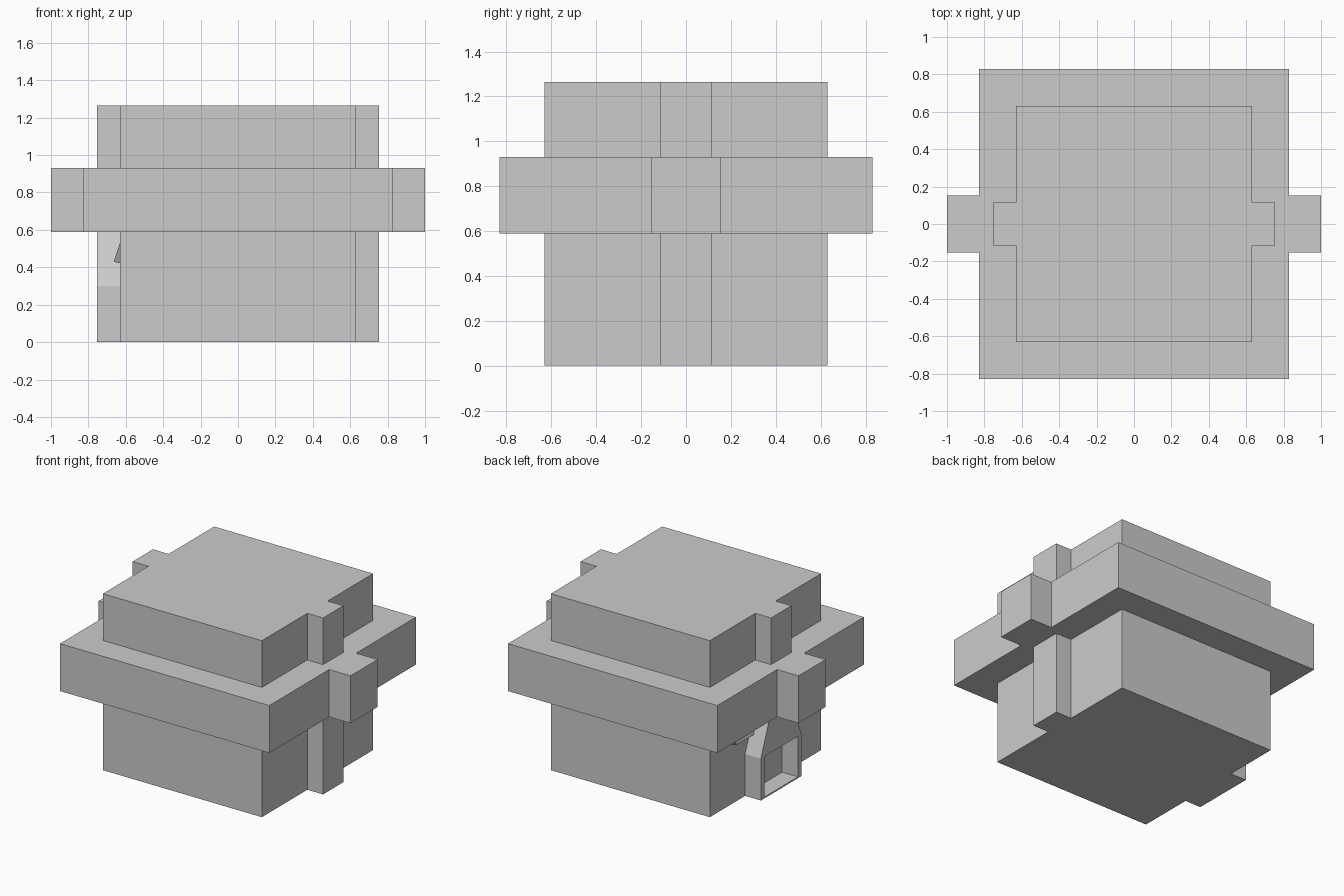
import bpy, bmesh
from mathutils import Vector

if "Cube" in bpy.data.objects:
    bpy.data.objects.remove(bpy.data.objects["Cube"])


def extrude(name, points, direction):
    """Solid made by extruding a closed 3D outline along a vector."""
    bm = bmesh.new()
    face = bm.faces.new([bm.verts.new(p) for p in points])
    out = bmesh.ops.extrude_face_region(bm, geom=[face])
    verts = [v for v in out["geom"] if isinstance(v, bmesh.types.BMVert)]
    bmesh.ops.translate(bm, verts=verts, vec=Vector(direction))
    bmesh.ops.recalc_face_normals(bm, faces=bm.faces)
    mesh = bpy.data.meshes.new(name)
    bm.to_mesh(mesh)
    bm.free()
    obj = bpy.data.objects.new(name, mesh)
    bpy.context.collection.objects.link(obj)
    return obj


def block(name, half, tip, tab, z0, z1, left_tab=True):
    """Square block with a narrow rib on the right and optionally the left."""
    pts = [(half, -half), (half, -tab), (tip, -tab), (tip, tab), (half, tab), (half, half),
           (-half, half)]
    if left_tab:
        pts += [(-half, tab), (-tip, tab), (-tip, -tab), (-half, -tab)]
    pts.append((-half, -half))
    return extrude(name, [(x, y, z0) for x, y in pts], (0, 0, z1 - z0))


# Stacked body: lower block, wide collar, upper block
block("lower_body", 0.63, 0.755, 0.115, 0, 0.60, left_tab=False)
block("collar", 0.83, 1.0, 0.153, 0.59, 0.93)
block("upper_body", 0.63, 0.755, 0.115, 0.92, 1.265)

# Flared doorway surround on the left side, open in the middle
half_outline = [(0.19, 0.30), (0.19, 0), (0.23, 0), (0.23, 0.30), (0.115, 0.595)]
outline = half_outline + [(-y, z) for y, z in reversed(half_outline)]
extrude("doorway_frame", [(-0.755, y, z) for y, z in outline], (0.13, 0, 0))

# Doorway sill
sill = [(-0.755, -0.19, 0), (-0.755, 0.19, 0), (-0.625, 0.19, 0), (-0.625, -0.19, 0)]
extrude("doorway_sill", sill, (0, 0, 0.01))

# Small sloped hoods either side of the doorway, with undercut outer ends
for side, label in ((-1, "front"), (1, "back")):
    hood = extrude(label + "_hood",
                   [(-0.625, side * 0.16, 0.42), (-0.665, side * 0.16, 0.43),
                    (-0.625, side * 0.16, 0.55)], (0, side * 0.21, 0))
    for v in hood.data.vertices:
        if abs(v.co.y) > 0.3 and v.co.z > 0.5:
            v.co.y += side * 0.07
